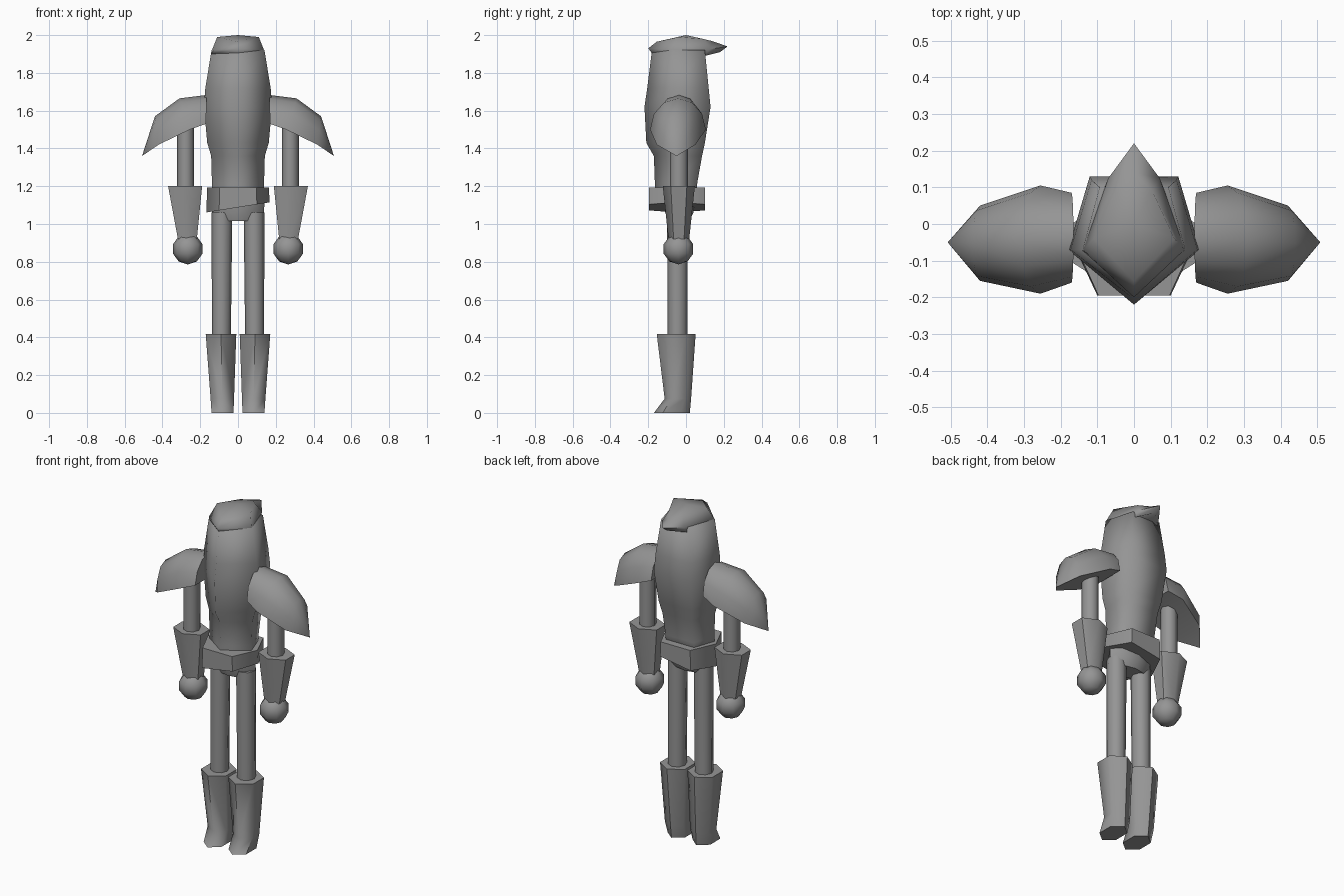
import bpy, bmesh, math

if "Cube" in bpy.data.objects:
    bpy.data.objects.remove(bpy.data.objects["Cube"], do_unlink=True)

GREY = (0.3, 0.3, 0.3, 1)
stone = bpy.data.materials.new("plain_grey")
stone.use_nodes = True
stone.diffuse_color = GREY
stone.node_tree.nodes["Principled BSDF"].inputs["Base Color"].default_value = GREY


def finish(name, bm, angle):
    bmesh.ops.recalc_face_normals(bm, faces=bm.faces)
    mesh = bpy.data.meshes.new(name)
    bm.to_mesh(mesh)
    bm.free()
    mesh.materials.append(stone)
    mesh.shade_smooth()
    mesh.set_sharp_from_angle(angle=math.radians(angle))
    obj = bpy.data.objects.new(name, mesh)
    bpy.context.collection.objects.link(obj)
    return obj


def loft(name, rings, angle=62, tip=None):
    """Skin a stack of equal rings, closing both ends (optionally to a point)."""
    bm = bmesh.new()
    rows = [[bm.verts.new(p) for p in ring] for ring in rings]
    n = len(rows[0])
    for a, b in zip(rows, rows[1:]):
        for i in range(n):
            j = (i + 1) % n
            bm.faces.new((a[i], a[j], b[j], b[i]))
    bm.faces.new(rows[0])
    if tip:
        end = bm.verts.new(tip)
        for i in range(n):
            bm.faces.new((rows[-1][i], rows[-1][(i + 1) % n], end))
    else:
        bm.faces.new(rows[-1])
    return finish(name, bm, angle)


def oval(x, y, z, rx, ry, n=6):
    """Ring with a vertex at front and back, fitted to the given half sizes."""
    steps = [i * math.tau / n for i in range(n)]
    wide = max(math.sin(t) for t in steps)
    return [(x + rx * math.sin(t) / wide, y - ry * math.cos(t), z) for t in steps]


def torso_ring(z, w, front, back):
    return [(0, front, z), (w, -0.07, z), (w * 0.67, back, z),
            (-w * 0.67, back, z), (-w, -0.07, z)]


# Torso with a keeled chest and a flat back
loft("torso", [torso_ring(*r) for r in (
    (1.12, 0.14, -0.16, 0.05), (1.22, 0.138, -0.165, 0.06),
    (1.36, 0.142, -0.17, 0.085), (1.43, 0.163, -0.21, 0.1),
    (1.62, 0.18, -0.22, 0.13), (1.72, 0.173, -0.205, 0.12),
    (1.92, 0.14, -0.18, 0.1))], angle=88)


# Hood, pointed at the front and drawn out to a long tip behind
def hood_ring(front, side, rear, tip):
    half = [side, rear]
    return ([front] + half + [tip] + [(-x, y, z) for x, y, z in reversed(half)])


loft("hood", [
    hood_ring((0, -0.17, 1.89), (0.143, -0.07, 1.9), (0.08, 0.1, 1.89), (0, 0.18, 1.91)),
    hood_ring((0, -0.2, 1.93), (0.138, -0.07, 1.92), (0.07, 0.125, 1.925), (0, 0.22, 1.94)),
    hood_ring((0, -0.155, 1.965), (0.11, -0.04, 1.99), (0.05, 0.09, 1.98), (0, 0.14, 1.968)),
], angle=75, tip=(0, 0, 2.0))

# Slanted belt and the hips below it
belt = [(0.1, -0.195), (0.168, -0.05), (0.1, 0.1),
        (-0.1, 0.1), (-0.168, -0.05), (-0.1, -0.195)]
loft("belt", [[(x, y, 1.088 + 0.16 * x) for x, y in belt],
              [(x * 0.97, y, 1.192) for x, y in belt]])
loft("hips", [oval(0, -0.04, 1.015, 0.115, 0.055, 8),
              oval(0, -0.035, 1.06, 0.138, 0.075, 8),
              oval(0, -0.035, 1.12, 0.14, 0.08, 8)])


def pad_arc(x_top, z_top, x_rim, z_rim, y0, y1):
    """Arch of a shoulder pad, running over the top from front rim to back rim."""
    mid, half = (y0 + y1) / 2, (y1 - y0) / 2
    arc = []
    for i in range(7):
        t = math.pi * i / 6
        rise = math.sin(t)
        arc.append((x_rim + (x_top - x_rim) * rise, mid - half * math.cos(t),
                    z_rim + (z_top - z_rim) * rise))
    return arc


for side, s in (("left", 1), ("right", -1)):
    def flip(rings):
        return [[(s * x, y, z) for x, y, z in ring] for ring in rings]

    # Shoulder pad narrowing to a low outer point
    loft(side + "_shoulder_pad", flip([
        pad_arc(0.165, 1.683, 0.17, 1.53, -0.16, 0.085),
        pad_arc(0.31, 1.665, 0.255, 1.5, -0.19, 0.105),
        pad_arc(0.44, 1.57, 0.42, 1.42, -0.155, 0.05)]),
        tip=(s * 0.508, -0.05, 1.36))

    # Arm, flared cuff and round fist
    loft(side + "_arm", flip([oval(0.277, -0.038, z, 0.045, 0.048, 8)
                              for z in (1.15, 1.56)]))
    loft(side + "_cuff", flip([oval(0.268, -0.038, 0.92, 0.05, 0.055),
                               oval(0.28, -0.038, 1.2, 0.09, 0.085)]))
    bm = bmesh.new()
    bmesh.ops.create_uvsphere(bm, u_segments=8, v_segments=5, radius=0.082)
    bmesh.ops.translate(bm, verts=bm.verts, vec=(s * 0.266, -0.04, 0.868))
    finish(side + "_fist", bm, 70)

    # Leg and tall boot with a kicked-out toe
    loft(side + "_leg", flip([oval(0.088, -0.045, 0.38, 0.05, 0.052, 8),
                              oval(0.085, -0.045, 1.06, 0.055, 0.055, 8)]))
    loft(side + "_boot", flip([oval(0.082, -0.075, 0, 0.058, 0.095),
                               oval(0.083, -0.043, 0.075, 0.062, 0.07),
                               oval(0.09, -0.052, 0.418, 0.081, 0.103)]))
